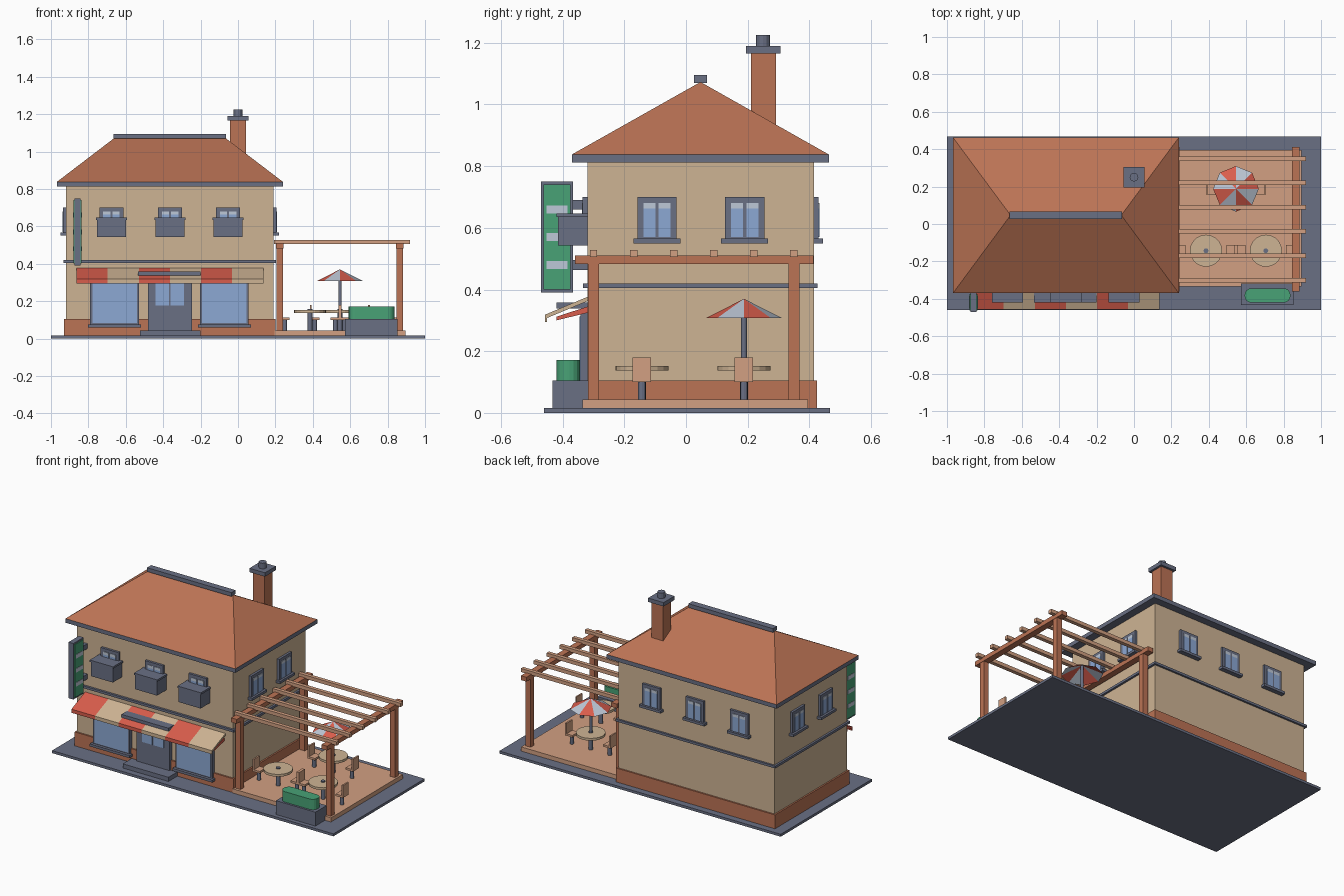
import bpy, bmesh, math
from mathutils import Matrix

cube = bpy.data.objects.get("Cube")
if cube:
    bpy.data.objects.remove(cube, do_unlink=True)


def material(name, r, g, b):
    m = bpy.data.materials.new(name)
    m.use_nodes = True
    m.diffuse_color = (r, g, b, 1)
    m.node_tree.nodes["Principled BSDF"].inputs["Base Color"].default_value = (r, g, b, 1)
    return m


slate = material("slate", .144, .162, .231)
cream = material("cream", .617, .456, .296)
terracotta = material("terracotta", .50, .172, .090)
glass = material("glass_blue", .262, .392, .658)
pale = material("pale_grey", .515, .578, .679)
green = material("green", .065, .361, .181)
red = material("red", .694, .109, .072)
wood = material("light_wood", .645, .352, .223)


def finish(name, bm, *mats):
    bmesh.ops.recalc_face_normals(bm, faces=bm.faces)
    mesh = bpy.data.meshes.new(name)
    bm.to_mesh(mesh)
    bm.free()
    for m in mats:
        mesh.materials.append(m)
    ob = bpy.data.objects.new(name, mesh)
    bpy.context.collection.objects.link(ob)
    return ob


def box(name, mat, x, y, z, place=Matrix()):
    """Box from (min, max) pairs, moved by the placement matrix."""
    bm = bmesh.new()
    mid = [(a + b) / 2 for a, b in (x, y, z)]
    size = [b - a for a, b in (x, y, z)]
    bmesh.ops.create_cube(bm, size=1, matrix=place @ Matrix.Translation(mid) @ Matrix.Diagonal((*size, 1)))
    return finish(name, bm, mat)


def around(c, half):
    return (c - half, c + half)


def cylinder(name, mat, x, y, z, r, sides=12):
    bm = bmesh.new()
    bmesh.ops.create_cone(bm, cap_ends=True, segments=sides, radius1=r, radius2=r, depth=z[1] - z[0],
                          matrix=Matrix.Translation((x, y, sum(z) / 2)))
    return finish(name, bm, mat)


def prism(name, mat, profile, x):
    """Extrude a (y, z) profile along x."""
    bm = bmesh.new()
    face = bm.faces.new([bm.verts.new((x[0], y, z)) for y, z in profile])
    out = bmesh.ops.extrude_face_region(bm, geom=[face])
    verts = [v for v in out["geom"] if isinstance(v, bmesh.types.BMVert)]
    bmesh.ops.translate(bm, verts=verts, vec=(x[1] - x[0], 0, 0))
    return finish(name, bm, mat)


# Ground and house body
box("pavement", slate, (-1, 1), (-.46, .467), (0, .016))
box("walls", cream, (-.92, .19), (-.32, .415), (.016, .82))
box("plinth", terracotta, (-.93, .2), (-.33, .425), (.016, .105))
box("floor_band", slate, (-.933, .203), (-.334, .427), (.405, .42))
box("eaves", slate, (-.968, .24), (-.37, .463), (.812, .838))

# Hipped roof
bm = bmesh.new()
corners = [bm.verts.new((x, y, .838)) for x, y in ((-.968, -.37), (.24, -.37), (.24, .463), (-.968, .463))]
left, right = [bm.verts.new((x, .047, 1.073)) for x in (-.66, -.068)]
a, b, c, d = corners
for loop in ((a, b, right, left), (b, c, right), (c, d, left, right), (d, a, left), (d, c, b, a)):
    bm.faces.new(loop)
finish("roof", bm, terracotta)
box("ridge_cap", slate, (-.665, -.065), (.026, .068), (1.07, 1.095))

# Chimney
box("chimney_stack", terracotta, (-.042, .042), (.21, .292), (.86, 1.167))
box("chimney_cap", slate, (-.055, .055), (.195, .306), (1.165, 1.19))
cylinder("chimney_pot", slate, 0, .25, (1.19, 1.226), .023)


# Upper windows, local outward direction is -y
def window(x, y, angle):
    p = Matrix.Translation((x, y, 0)) @ Matrix.Rotation(math.radians(angle), 4, "Z")
    box("window_frame", slate, (-.064, .064), (-.015, .005), (.56, .70), p)
    box("window_sill", slate, (-.076, .076), (-.029, .005), (.55, .566), p)
    for c in (-.025, .025):
        box("window_pane", glass, around(c, .0195), (-.018, -.012), (.57, .662), p)
        box("window_pane_top", pale, around(c, .0195), (-.018, -.012), (.662, .68), p)


for x in (-.677, -.363, -.053):
    window(x, -.32, 0)
    window(x, .415, 180)
    # Window box below each front window
    box("window_box", slate, around(x, .078), (-.415, -.32), (.543, .637))
    box("window_box_rim", slate, around(x, .083), (-.42, -.32), (.635, .647))
for y in (-.094, .19):
    window(.19, y, 90)
    window(-.92, y, -90)

# Shop windows
for x in (-.66, -.073):
    box("shop_window_frame", slate, around(x, .13), (-.342, -.315), (.07, .325))
    box("shop_window_glass", glass, around(x, .119), (-.346, -.340), (.082, .312))
    box("shop_window_sill", slate, around(x, .142), (-.36, -.315), (.058, .074))

# Entrance
box("door_frame", slate, around(-.364, .118), (-.342, -.315), (.04, .335))
for x in (-.404, -.324):
    box("door_pane", glass, around(x, .036), (-.346, -.340), (.178, .312))
box("door_step", slate, (-.525, -.2), (-.42, -.32), (.016, .043))
box("door_canopy", slate, (-.535, -.2), (-.42, -.32), (.338, .358))

# Striped awning with a hanging front edge
awning = [(-.318, .377), (-.458, .318), (-.458, .295), (-.45, .295), (-.45, .308), (-.318, .363)]
step = .998 / 6
for i in range(6):
    x = -.863 + i * step
    prism("awning_stripe", cream if i % 2 else red, awning, (x, x + step))
for x in (-.855, .115):
    prism("awning_arm", red, [(-.318, .345), (-.42, .312), (-.42, .3), (-.318, .325)], (x, x + .012))

# Hanging sign
box("sign_board", slate, (-.875, -.841), (-.47, -.367), (.39, .75))
for x in (-.877, -.839):
    box("sign_panel", green, around(x, .003), (-.462, -.375), (.4, .74))
    for z in (.66, .57, .48):
        box("sign_stripe", pale, around(x, .005), (-.453, -.384), around(z, .013))
for z in (.48, .675):
    box("sign_bracket", slate, around(-.858, .012), (-.37, -.315), around(z, .016))

# Terrace and pergola
box("deck", wood, (.195, .895), (-.335, .395), (.016, .043))
for x in (.223, .865):
    for y in (-.3, .35):
        box("pergola_post", terracotta, around(x, .018), around(y, .018), (.04, .485))
    box("pergola_beam", terracotta, around(x, .02), (-.36, .413), (.482, .51))
for i in range(6):
    box("pergola_rafter", wood, (.192, .92), around(-.3 + i * .13, .012), (.505, .528))

# Tables, each with two chairs
for tx, ty in ((.385, -.143), (.705, -.143), (.545, .188)):
    cylinder("table_top", cream, tx, ty, (.137, .152), .086, 20)
    cylinder("table_leg", slate, tx, ty, (.043, .158), .013)
    for s in (-1, 1):
        cx = tx + s * .135
        box("chair_seat", wood, around(cx, .026), around(ty, .03), (.1, .113))
        box("chair_back", wood, around(cx + s * .021, .005), around(ty, .03), (.11, .18))
        cylinder("chair_leg", slate, cx, ty, (.043, .1), .012)

# Parasol with alternating panels
cylinder("parasol_pole", slate, .545, .188, (.15, .365), .009)
bm = bmesh.new()
tip = bm.verts.new((.545, .188, .37))
rim = [bm.verts.new((.545 + .122 * math.cos(i * math.pi / 4), .188 + .122 * math.sin(i * math.pi / 4), .308))
       for i in range(8)]
for i in range(8):
    bm.faces.new((tip, rim[i], rim[(i + 1) % 8])).material_index = i % 2
finish("parasol_canopy", bm, red, pale)

# Planter with a rounded hedge
box("planter", slate, (.573, .853), (-.433, -.318), (.016, .105))
hedge = box("hedge", green, (.592, .836), (-.42, -.344), (.1, .172))
bm = bmesh.new()
bm.from_mesh(hedge.data)
upright = [e for e in bm.edges if abs(e.verts[0].co.z - e.verts[1].co.z) > .01]
bmesh.ops.bevel(bm, geom=upright, offset=.034, segments=4, profile=.5, affect="EDGES")
bm.to_mesh(hedge.data)
bm.free()
